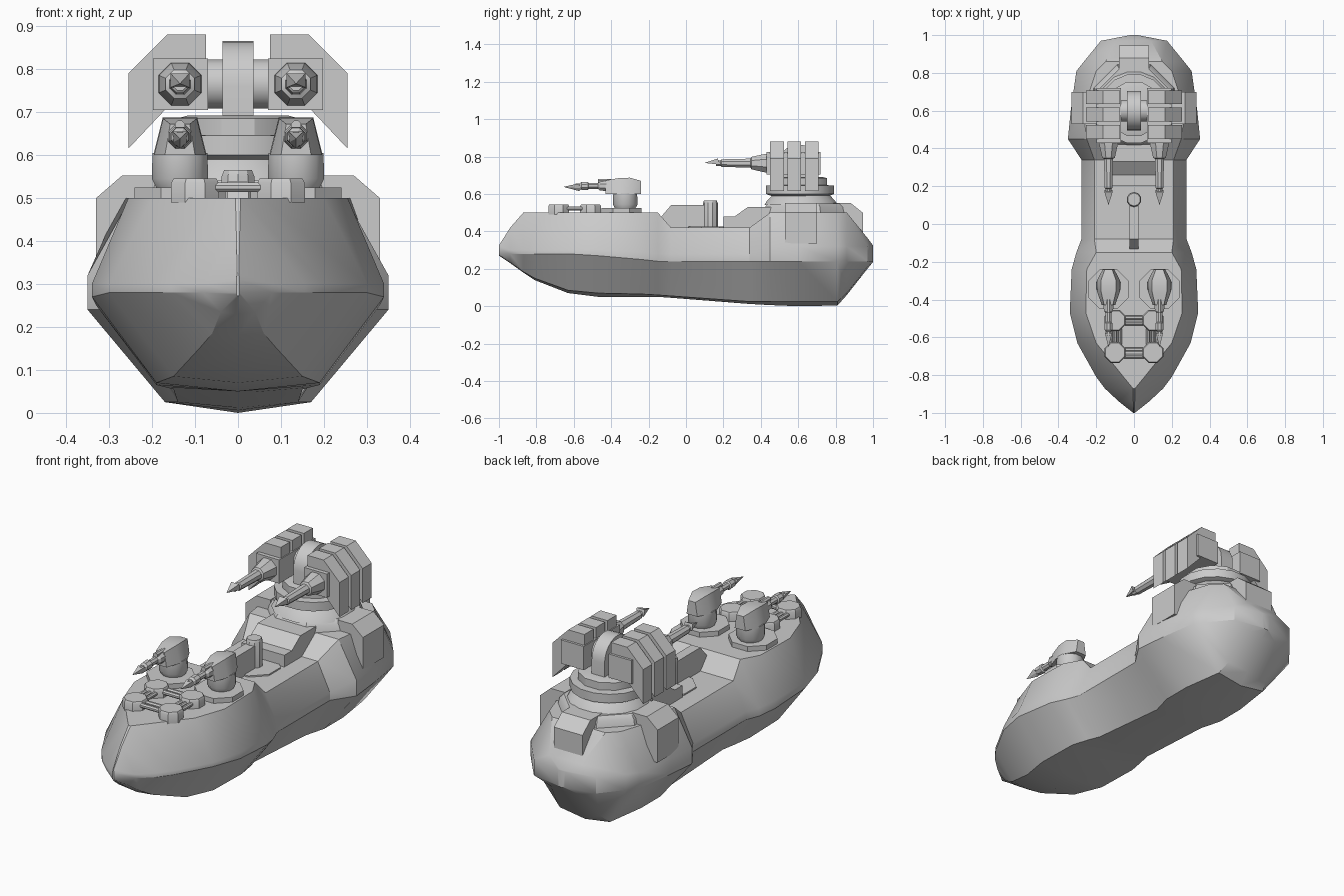
import bpy, bmesh, math
from mathutils import Vector, Matrix

if "Cube" in bpy.data.objects:
    bpy.data.objects.remove(bpy.data.objects["Cube"])


def finish(name, bm, angle=30):
    bmesh.ops.remove_doubles(bm, verts=bm.verts[:], dist=0.0003)
    bmesh.ops.recalc_face_normals(bm, faces=bm.faces[:])
    me = bpy.data.meshes.new(name)
    bm.to_mesh(me)
    bm.free()
    ob = bpy.data.objects.new(name, me)
    bpy.context.collection.objects.link(ob)
    bpy.ops.object.select_all(action='DESELECT')
    ob.select_set(True)
    bpy.context.view_layer.objects.active = ob
    bpy.ops.object.shade_smooth_by_angle(angle=math.radians(angle))
    return ob


def loft(name, rings, angle=30):
    """Skin closed rings of equal length and cap both ends."""
    bm = bmesh.new()
    vs = [[bm.verts.new(p) for p in r] for r in rings]
    n = len(rings[0])
    for a, b in zip(vs, vs[1:]):
        for i in range(n):
            j = (i + 1) % n
            bm.faces.new((a[i], a[j], b[j], b[i]))
    bm.faces.new(vs[0])
    bm.faces.new(vs[-1])
    return finish(name, bm, angle)


def lathe(name, prof, loc, axis='Z', sides=8, angle=30):
    """Profile of (radius, distance along axis) spun around an axis."""
    rot = {'Z': Matrix(), 'Y': Matrix.Rotation(-math.pi / 2, 4, 'X'),
           'X': Matrix.Rotation(math.pi / 2, 4, 'Y')}[axis]
    rings = []
    for r, t in prof:
        ring = []
        for i in range(sides):
            a = 2 * math.pi * (i + 0.5) / sides
            ring.append(rot @ Vector((r * math.cos(a), r * math.sin(a), t)) + Vector(loc))
        rings.append(ring)
    return loft(name, rings, angle)


def prism(name, prof, axis, a, b, angle=30):
    """Extrude an (x,z) profile along Y or a (y,z) profile along X."""
    put = (lambda p, t: (p[0], t, p[1])) if axis == 'Y' else (lambda p, t: (t, p[0], p[1]))
    return loft(name, [[put(p, t) for p in prof] for t in (a, b)], angle)


def hull_of(name, pts, angle=25):
    bm = bmesh.new()
    for p in pts:
        bm.verts.new(p)
    res = bmesh.ops.convex_hull(bm, input=bm.verts[:])
    bmesh.ops.delete(bm, geom=[v for v in bm.verts if not v.link_faces], context='VERTS')
    return finish(name, bm, angle)


# Hull: y, deck half width, deck z, widest half width, its two z, bottom half width, bottom z, keel z
stations = [
    (-1.0, .002, .325, .004, .31, .28, .003, .275, .27),
    (-.94, .004, .42, .08, .30, .28, .04, .235, .23),
    (-.87, .006, .50, .155, .30, .28, .06, .185, .18),
    (-.81, .055, .50, .20, .30, .28, .09, .15, .14),
    (-.63, .20, .50, .30, .30, .28, .15, .085, .07),
    (-.47, .255, .50, .34, .30, .27, .19, .07, .05),
    (-.24, .25, .50, .33, .29, .25, .19, .065, .05),
    (-.15, .20, .50, .305, .28, .24, .17, .06, .05),
    (-.08, .21, .42, .278, .28, .24, .15, .055, .045),
    (.34, .21, .42, .278, .28, .24, .14, .025, .012),
    (.45, .25, .50, .35, .32, .24, .17, .025, .006),
    (.60, .27, .50, .335, .32, .24, .17, .025, 0),
    (.81, .20, .50, .305, .32, .24, .14, .025, .004),
    (.86, .15, .50, .265, .32, .24, .12, .07, .06),
    (.97, .09, .365, .175, .32, .24, .08, .21, .20),
    (1.0, .01, .325, .02, .32, .24, .01, .238, .236),
]
rings = []
for y, wd, zd, wm, z1, z2, wb, zb, zk in stations:
    half = [(wd, zd), (wm, z1), (wm, z2), (wb, zb)]
    rings.append([(x, y, z) for x, z in half] + [(0, y, zk)] +
                 [(-x, y, z) for x, z in reversed(half)])
loft("hull", rings, 32)

for s, side in ((-1, "left"), (1, "right")):
    # Forward gun turrets
    x = s * .135
    lathe(side + "_turret_base", [(.115, .49), (.115, .525)], (x, -.345, 0))
    lathe(side + "_turret_neck", [(.055, .52), (.068, .545), (.066, .605)], (x, -.325, 0), sides=12)
    low = [(-.24, .03), (-.30, .062), (-.36, .06), (-.43, .035)]
    pts = [(x + k * w, y, .60) for y, w in low for k in (-1, 1)]
    pts += [(x + k * w * .65, y, z) for (y, w), z in zip(low, (.67, .687, .685, .672)) for k in (-1, 1)]
    hull_of(side + "_turret_head", pts)
    lathe(side + "_turret_barrel", [(.032, -.41), (.026, -.46), (.017, -.47), (.017, -.52),
                                    (.024, -.525), (.022, -.56), (.013, -.57), (.013, -.59)],
          (x, 0, .643), 'Y')
    hull_of(side + "_turret_muzzle", [(x - .018, -.58, .655), (x + .018, -.58, .655), (x, -.57, .615),
                                      (x - .015, -.56, .63), (x + .015, -.56, .63), (x, -.655, .638)])
    lathe(side + "_turret_sight", [(.013, -.47), (.013, -.40)], (x, 0, .668), 'Y')

    # Foredeck launcher pods with fore-aft pipes
    for k, y in enumerate((-.68, -.51)):
        lathe(f"{side}_pod_{k}", [(.06, .49), (.06, .535), (.054, .545)], (s * .1, y, 0))
    for k, px in enumerate((.08, .105, .13)):
        lathe(f"{side}_pod_pipe_{k}", [(.011, -.66), (.011, -.53)], (s * (px - .005), 0, .522), 'Y')

    # Side sponson
    prism(side + "_sponson", [(s * .19, .552), (s * .27, .552), (s * .33, .50),
                              (s * .33, .335), (s * .19, .335)], 'Y', .53, .70)

    # Main gun: core block, three armour slabs, cannon
    prism(side + "_gun_core", [(s * .07, .705), (s * .198, .705), (s * .198, .825), (s * .07, .825)],
          'Y', .43, .72)
    for k in range(3):
        y = .45 + k * .0925
        prism(f"{side}_armour_slab_{k}",
              [(s * .075, .88), (s * .165, .88), (s * .255, .79), (s * .255, .615),
               (s * .17, .705), (s * .075, .705)], 'Y', y, y + .073)
    lathe(side + "_cannon", [(.055, .45), (.053, .42), (.036, .35), (.026, .345), (.022, .19),
                             (.016, .185), (.016, .16)], (x, 0, .765), 'Y')
    hull_of(side + "_cannon_tip", [(x - .022, .17, .79), (x + .022, .17, .79), (x - .022, .18, .757),
                                   (x + .022, .18, .757), (x, .10, .766)])

# Cross pipes between pods
for k, y in enumerate((-.70, -.665, -.525, -.495)):
    lathe(f"pod_cross_pipe_{k}", [(.012, -.07), (.012, .07)], (0, y, .525), 'X')

# Midship mast and crane bar
lathe("mast_plate", [(.125, .41), (.125, .427)], (0, .13, 0))
lathe("mast", [(.04, .42), (.04, .55), (.034, .565)], (0, .13, 0), sides=10)
prism("mast_bar", [(-.14, .42), (-.14, .47), (-.08, .54), (.10, .54), (.10, .42)], 'X', -.025, .025)

# Stepped deckhouse in front of the main turret
prism("deckhouse", [(.20, .41), (.20, .48), (.26, .48), (.33, .53), (.50, .53), (.50, .41)],
      'X', -.12, .12)

# Stern box
prism("stern_box", [(.74, .40), (.74, .552), (.88, .552), (.945, .50), (.945, .36), (.80, .36)],
      'X', -.08, .08)

# Main turret pedestal, collar and rotating base
lathe("turret_platform", [(.235, .49), (.225, .53), (.205, .55)], (0, .63, 0), sides=8)
lathe("turret_pedestal", [(.20, .54), (.185, .565), (.15, .60)], (0, .615, 0), sides=16)
lathe("turret_collar", [(.145, .585), (.185, .60), (.185, .645), (.15, .647)], (0, .61, 0), sides=16)
lathe("turret_ring", [(.148, .64), (.148, .685), (.12, .692)], (0, .61, 0), sides=12)

# Rounded central yoke and gun axle
arc = [(.60 + .105 * math.cos(a), .76 + .105 * math.sin(a))
       for a in (math.pi * i / 12 for i in range(13))]
prism("turret_yoke", arc + [(.495, .64), (.705, .64)], 'X', -.036, .036)
lathe("gun_axle", [(.058, -.09), (.058, .09)], (0, .60, .765), 'X', sides=16)
